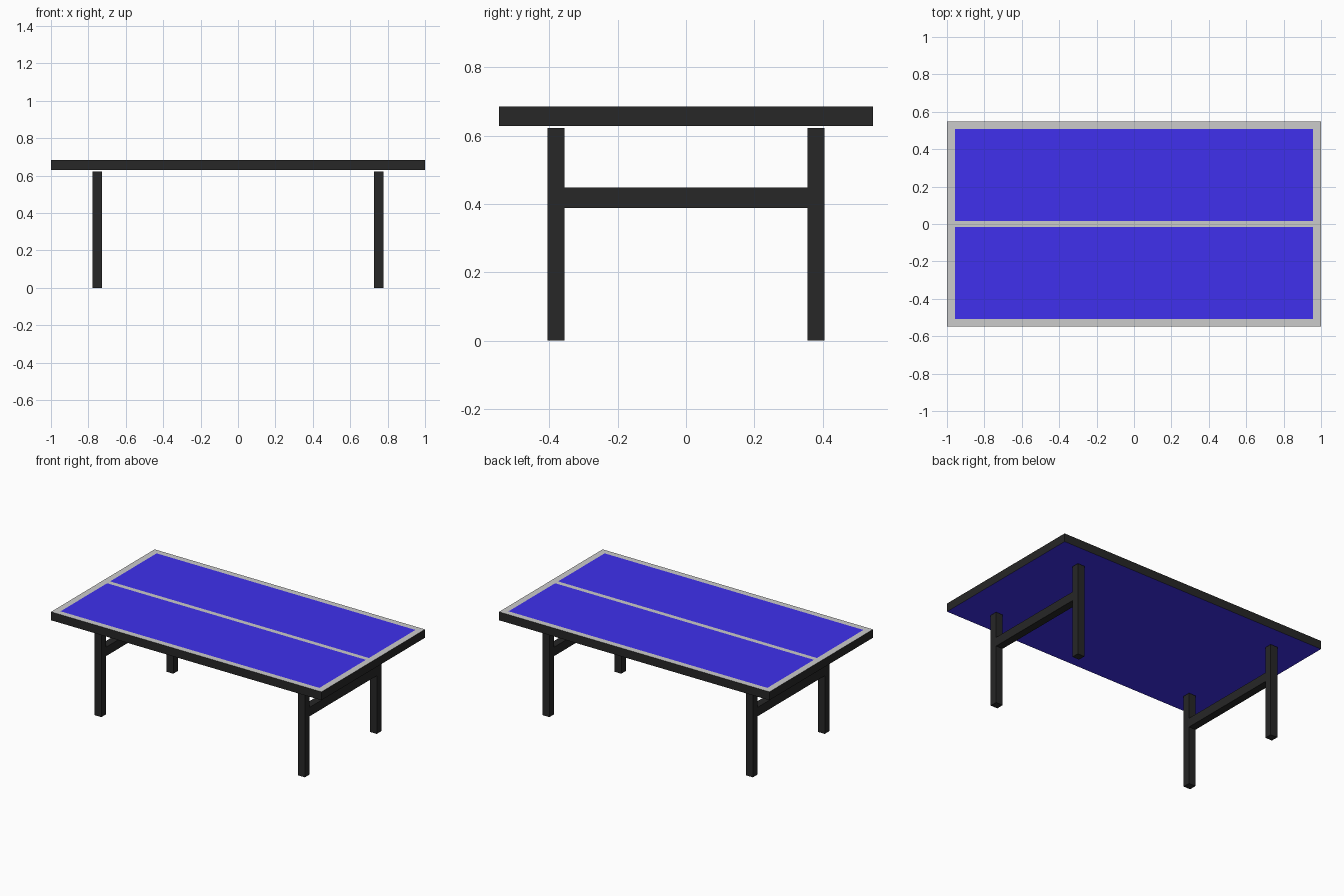
import bpy, bmesh
from mathutils import Vector

if "Cube" in bpy.data.objects:
    bpy.data.objects.remove(bpy.data.objects["Cube"])


def material(name, rgb):
    m = bpy.data.materials.new(name)
    m.diffuse_color = (*rgb, 1)
    m.use_nodes = True
    m.node_tree.nodes["Principled BSDF"].inputs["Base Color"].default_value = m.diffuse_color
    return m


black = material("black_paint", (0.02, 0.02, 0.02))
blue = material("blue_surface", (0.05, 0.03, 0.85))
grey = material("line_grey", (0.8, 0.8, 0.8))


def box(name, lo, hi, mats, edit=None):
    lo, hi = Vector(lo), Vector(hi)
    bm = bmesh.new()
    bmesh.ops.create_cube(bm, size=1)
    for v in bm.verts:
        v.co = Vector(c * s for c, s in zip(v.co, hi - lo)) + (lo + hi) / 2
    if edit:
        edit(bm)
    me = bpy.data.meshes.new(name)
    bm.to_mesh(me)
    bm.free()
    for m in mats:
        me.materials.append(m)
    ob = bpy.data.objects.new(name, me)
    bpy.context.collection.objects.link(ob)
    return ob


BORDER_X, BORDER_Y, LINE = 0.957, 0.507, 0.016


# Tabletop: top face cut into border, centre line and two playing fields
def paint_top(bm):
    bm.normal_update()
    cuts = [(0, s * BORDER_X) for s in (-1, 1)]
    cuts += [(1, s * d) for s in (-1, 1) for d in (BORDER_Y, LINE)]
    for axis, d in cuts:
        n = Vector((axis == 0, axis == 1, 0))
        top = [f for f in bm.faces if f.normal.z > 0.5]
        geom = top + list({e for f in top for e in f.edges}) + list({v for f in top for v in f.verts})
        bmesh.ops.bisect_plane(bm, geom=geom, plane_co=n * d, plane_no=n)
        bm.normal_update()
    for f in bm.faces:
        c = f.calc_center_median()
        if f.normal.z > 0.5:
            field = abs(c.x) < BORDER_X and LINE < abs(c.y) < BORDER_Y
            f.material_index = 1 if field else 2
        elif f.normal.z < -0.5:
            f.material_index = 1


box("tabletop", (-1, -0.547, 0.629), (1, 0.547, 0.685), (black, blue, grey), paint_top)

# Two H-shaped leg frames
for sx, end in ((-1, "left"), (1, "right")):
    x0, x1 = sorted((sx * 0.727, sx * 0.778))
    for sy, side in ((-1, "front"), (1, "back")):
        y0, y1 = sorted((sy * 0.355, sy * 0.405))
        box(f"{side}_{end}_leg", (x0, y0, 0), (x1, y1, 0.623), (black,))
    box(f"{end}_crossbar", (x0, -0.355, 0.389), (x1, 0.355, 0.449), (black,))
